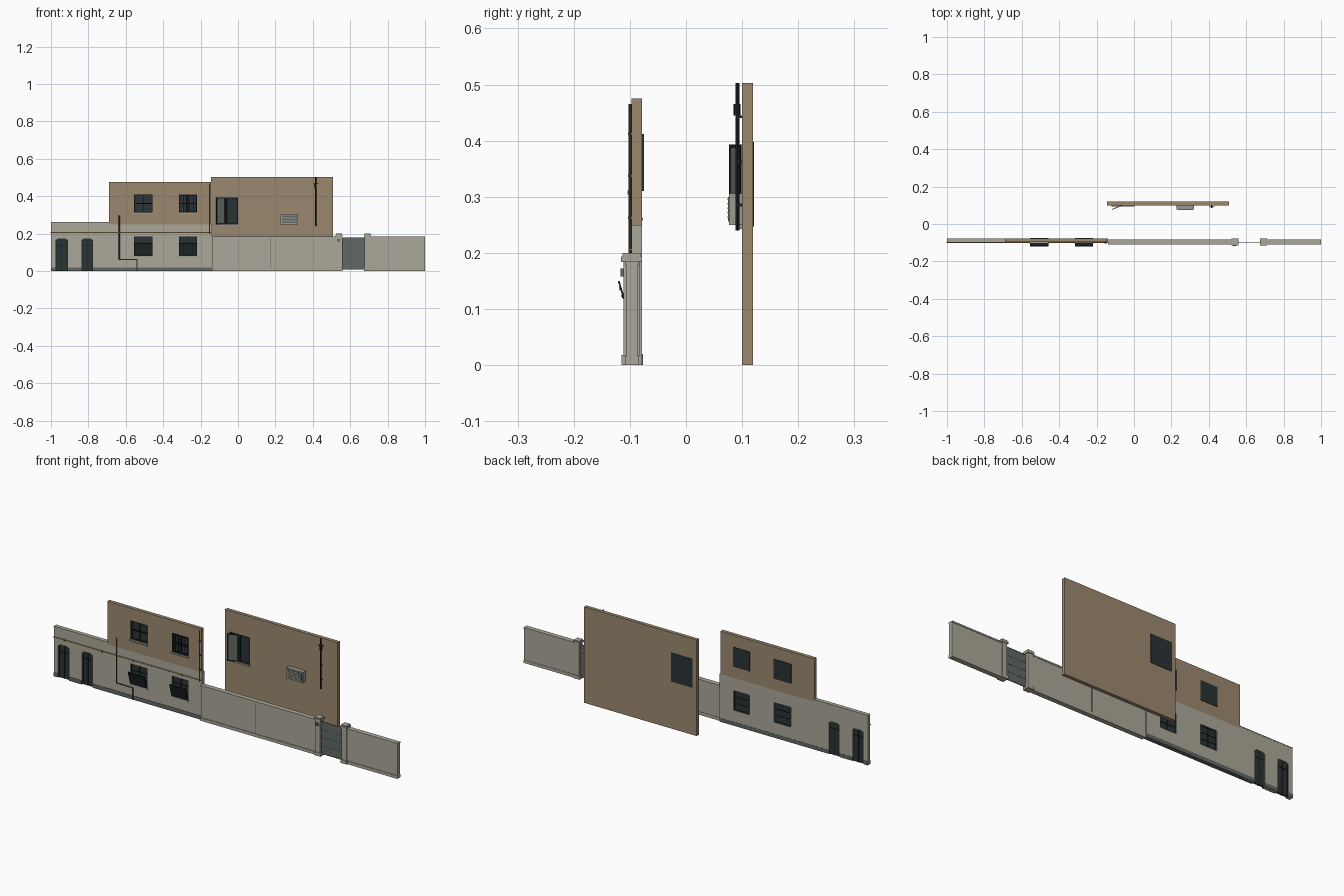
import bpy, bmesh
from math import pi
from mathutils import Vector

if "Cube" in bpy.data.objects:
    bpy.data.objects.remove(bpy.data.objects["Cube"])


def material(name, r, g, b):
    m = bpy.data.materials.new(name)
    m.use_nodes = True
    m.diffuse_color = (r, g, b, 1)
    m.node_tree.nodes["Principled BSDF"].inputs["Base Color"].default_value = (r, g, b, 1)
    return m


TAN = material("tan plaster", 0.33, 0.25, 0.16)
PALE = material("pale plaster", 0.41, 0.39, 0.32)
GREY = material("grey metal", 0.12, 0.14, 0.13)
GLASS = material("dark glass", 0.024, 0.034, 0.035)
FRAME = material("black frame", 0.012, 0.016, 0.016)
OCHRE = material("ochre pipe", 0.34, 0.21, 0.06)
RUST = material("rusty pipe", 0.10, 0.06, 0.025)
STONE = material("light stone", 0.33, 0.33, 0.29)


def finish(name, bm, mat):
    bmesh.ops.recalc_face_normals(bm, faces=bm.faces)
    mesh = bpy.data.meshes.new(name)
    bm.to_mesh(mesh)
    bm.free()
    if mat:
        mesh.materials.append(mat)
    obj = bpy.data.objects.new(name, mesh)
    bpy.context.collection.objects.link(obj)
    return obj


def prism(name, points, y0, y1, mat):
    """Extrude an outline in the xz plane from y0 to y1."""
    bm = bmesh.new()
    face = bm.faces.new([bm.verts.new((x, y0, z)) for x, z in points])
    new = bmesh.ops.extrude_face_region(bm, geom=[face])["geom"]
    bmesh.ops.translate(bm, vec=(0, y1 - y0, 0),
                        verts=[v for v in new if isinstance(v, bmesh.types.BMVert)])
    return finish(name, bm, mat)


def box(name, x0, x1, y0, y1, z0, z1, mat):
    return prism(name, [(x0, z0), (x1, z0), (x1, z1), (x0, z1)], y0, y1, mat)


def pipe(name, points, radius, mat):
    """Round pipe that follows a path of straight runs."""
    bm = bmesh.new()
    for a, b in zip(points, points[1:]):
        a, b = Vector(a), Vector(b)
        part = bmesh.ops.create_cone(bm, cap_ends=True, segments=8, radius1=radius,
                                     radius2=radius, depth=(b - a).length + radius)
        turn = (b - a).to_track_quat('Z', 'Y').to_matrix().to_4x4()
        turn.translation = (a + b) / 2
        bmesh.ops.transform(bm, matrix=turn, verts=part["verts"])
    return finish(name, bm, mat)


def cut(wall, cutters):
    for c in cutters:
        mod = wall.modifiers.new("opening", 'BOOLEAN')
        mod.operation = 'DIFFERENCE'
        mod.solver = 'EXACT'
        mod.object = c
        bpy.context.view_layer.objects.active = wall
        bpy.ops.object.modifier_apply(modifier=mod.name)
        bpy.data.objects.remove(c)


def lattice(name, x0, x1, y0, y1, z0, z1, cols, rows, bar, mat):
    """Frame divided into panes."""
    for i in range(cols + 1):
        x = x0 + (x1 - x0 - bar) * i / cols
        box(name + "_upright", x, x + bar, y0, y1, z0, z1, mat)
    for i in range(rows + 1):
        z = z0 + (z1 - z0 - bar) * i / rows
        box(name + "_rail", x0, x1, y0, y1, z, z + bar, mat)


F, B = -0.097, -0.078          # front and back of the street house wall
WINDOWS = [(-0.555, -0.457), (-0.315, -0.22)]
DOORS = [(-0.975, -0.91), (-0.837, -0.775)]


def door_outline(x0, x1):
    return [(x0, -0.01), (x1, -0.01), (x1, 0.166), (x1 - 0.012, 0.174),
            (x0 + 0.012, 0.174), (x0, 0.166)]


# Street house walls
lower = prism("house_lower_wall", [(-1, 0), (-0.14, 0), (-0.14, 0.25), (-0.69, 0.25),
                                   (-0.69, 0.258), (-1, 0.258)], F, B, PALE)
upper = box("house_upper_wall", -0.69, -0.145, F, B, 0.25, 0.475, TAN)
cut(lower, [box("cutter", a, b, -0.2, 0, 0.08, 0.185, None) for a, b in WINDOWS] +
    [prism("cutter", door_outline(a, b), -0.2, 0, None) for a, b in DOORS])
cut(upper, [box("cutter", a, b, -0.2, 0, 0.312, 0.41, None) for a, b in WINDOWS])
box("house_wall_cap", -1, -0.69, F - 0.001, B + 0.001, 0.258, 0.262, PALE)

# Plinth strips between the doors
edges = [-1, -0.975, -0.91, -0.837, -0.775, -0.14]
for a, b in zip(edges[::2], edges[1::2]):
    box("plinth", a, b, F - 0.002, B + 0.001, 0, 0.02, GREY)

# Doors
for a, b in DOORS:
    prism("door_leaf", [(x, max(z, 0)) for x, z in door_outline(a, b)], -0.091, -0.082, GLASS)
    mid = (a + b) / 2
    for x in (a, mid - 0.002, b - 0.004):
        box("door_stile", x, x + 0.004, -0.094, -0.08, 0, 0.166, FRAME)
    box("door_rail", a, b, -0.094, -0.08, 0.135, 0.139, FRAME)

# Windows on both storeys
for i, (a, b) in enumerate(WINDOWS):
    box("lower_glass", a, b, -0.09, -0.084, 0.08, 0.185, GLASS)
    lattice("lower_window", a, b, -0.094, -0.082, 0.08, 0.185, 2, 3, 0.004, FRAME)
    box("lower_sill", a - 0.004, b + 0.004, F - 0.004, F, 0.074, 0.08, STONE)
    # Flap that leans out from the sill
    flap = box("lower_flap", a, b, -0.0015, 0.0015, 0, 0.073, FRAME)
    flap.location = (0, -0.099, 0.08)
    flap.rotation_euler.x = 0.29
    for k in range(1, 5):
        slat = box("flap_slat", a + 0.004, b - 0.004, -0.003, -0.001,
                   k * 0.014, k * 0.014 + 0.006, GLASS)
        slat.location, slat.rotation_euler.x = flap.location, 0.29
    box("upper_glass", a - 0.001, b + 0.001, B, B + 0.003, 0.31, 0.412, GLASS)
    lattice("upper_window", a, b, -0.092, -0.086, 0.312, 0.41, 2, 2, 0.004, FRAME)
    box("upper_sill", a - 0.003, b + 0.003, F - 0.007, F, 0.304, 0.311, STONE)
a, b = WINDOWS[1]
lattice("window_grille", a + 0.002, b, F - 0.004, F - 0.001, 0.314, 0.408, 5, 2, 0.003, FRAME)

# Pipes on the street house
pipe("gas_pipe", [(-1, F - 0.002, 0.206), (-0.145, F - 0.002, 0.206)], 0.0025, OCHRE)
pipe("drain_pipe", [(-0.635, F - 0.003, 0.295), (-0.635, F - 0.003, 0.062),
                    (-0.54, F - 0.003, 0.062), (-0.54, F - 0.003, 0.002)], 0.0028, RUST)
pipe("corner_pipe", [(-0.152, F - 0.003, 0.2), (-0.152, F - 0.003, 0.464)], 0.0025, RUST)
for z in (0.26, 0.335, 0.41):
    box("pipe_clip", -0.157, -0.147, F - 0.006, F, z, z + 0.005, RUST)
for x in (-0.94, -0.72, -0.54, -0.26):
    box("pipe_clip", x, x + 0.004, F - 0.005, F, 0.2, 0.209, RUST)

# Garden wall with base and coping
for a, b in ((-0.14, 0.53), (0.70, 1)):
    box("garden_wall", a, b, -0.106, -0.086, 0, 0.178, PALE)
    box("garden_wall_base", a, b, -0.109, -0.084, 0, 0.016, PALE)
    box("garden_wall_coping", a, b, -0.109, -0.084, 0.178, 0.186, PALE)
box("wall_joint", 0.173, 0.177, -0.108, -0.084, 0.016, 0.178, GREY)

# Gate pillars
for x in (0.54, 0.692):
    for name, h, z0, z1 in (("base", 0.018, 0, 0.018), ("shaft", 0.0145, 0.018, 0.184),
                            ("cap", 0.0185, 0.184, 0.194), ("cap_top", 0.016, 0.194, 0.2)):
        box("pillar_" + name, x - h, x + h, -0.097 - h, -0.097 + h, z0, z1, PALE)
box("intercom", 0.53, 0.546, -0.117, -0.11, 0.158, 0.172, GREY)

# Gate leaves
for a, b in ((0.555, 0.617), (0.618, 0.678)):
    box("gate_leaf", a, b, -0.098, -0.096, 0.008, 0.178, GREY)
    lattice("gate_frame", a, b, -0.099, -0.095, 0.008, 0.178, 1, 4, 0.003, GREY)

# Rear house wall and its window
rear = box("rear_wall", -0.145, 0.508, 0.1, 0.119, 0, 0.503, TAN)
cut(rear, [box("cutter", -0.118, 0, 0.05, 0.2, 0.25, 0.394, None)])
box("rear_glass", -0.121, 0.002, 0.119, 0.121, 0.247, 0.398, GLASS)
lattice("rear_window", -0.118, 0, 0.101, 0.107, 0.25, 0.394, 2, 1, 0.005, FRAME)
box("rear_sill", -0.121, 0.003, 0.094, 0.1, 0.243, 0.25, STONE)

# Open shutter, hinged at the window middle
before = set(bpy.data.objects)
box("shutter_panel", -0.055, 0, -0.001, 0.001, 0.25, 0.393, GREY)
lattice("shutter_frame", -0.055, 0, -0.002, 0.002, 0.25, 0.393, 1, 1, 0.006, FRAME)
for part in set(bpy.data.objects) - before:
    part.location = (-0.066, 0.099, 0)
    part.rotation_euler.z = 0.39

# Air conditioner
box("cooler_body", 0.228, 0.322, 0.077, 0.1, 0.25, 0.306, STONE)
box("cooler_grille", 0.234, 0.316, 0.075, 0.077, 0.256, 0.3, GREY)
for k in range(5):
    z = 0.262 + k * 0.008
    box("cooler_slat", 0.236, 0.314, 0.074, 0.075, z, z + 0.003, STONE)

# Utility pole on the rear wall
pipe("utility_pole", [(0.415, 0.092, 0.242), (0.415, 0.092, 0.501)], 0.0035, FRAME)
pipe("pole_box", [(0.415, 0.091, 0.448), (0.415, 0.091, 0.462)], 0.006, FRAME)
box("pole_crossbar", 0.401, 0.43, 0.09, 0.093, 0.465, 0.469, FRAME)
for z in (0.283, 0.36, 0.44):
    box("pole_bracket", 0.411, 0.419, 0.09, 0.1, z, z + 0.005, FRAME)
